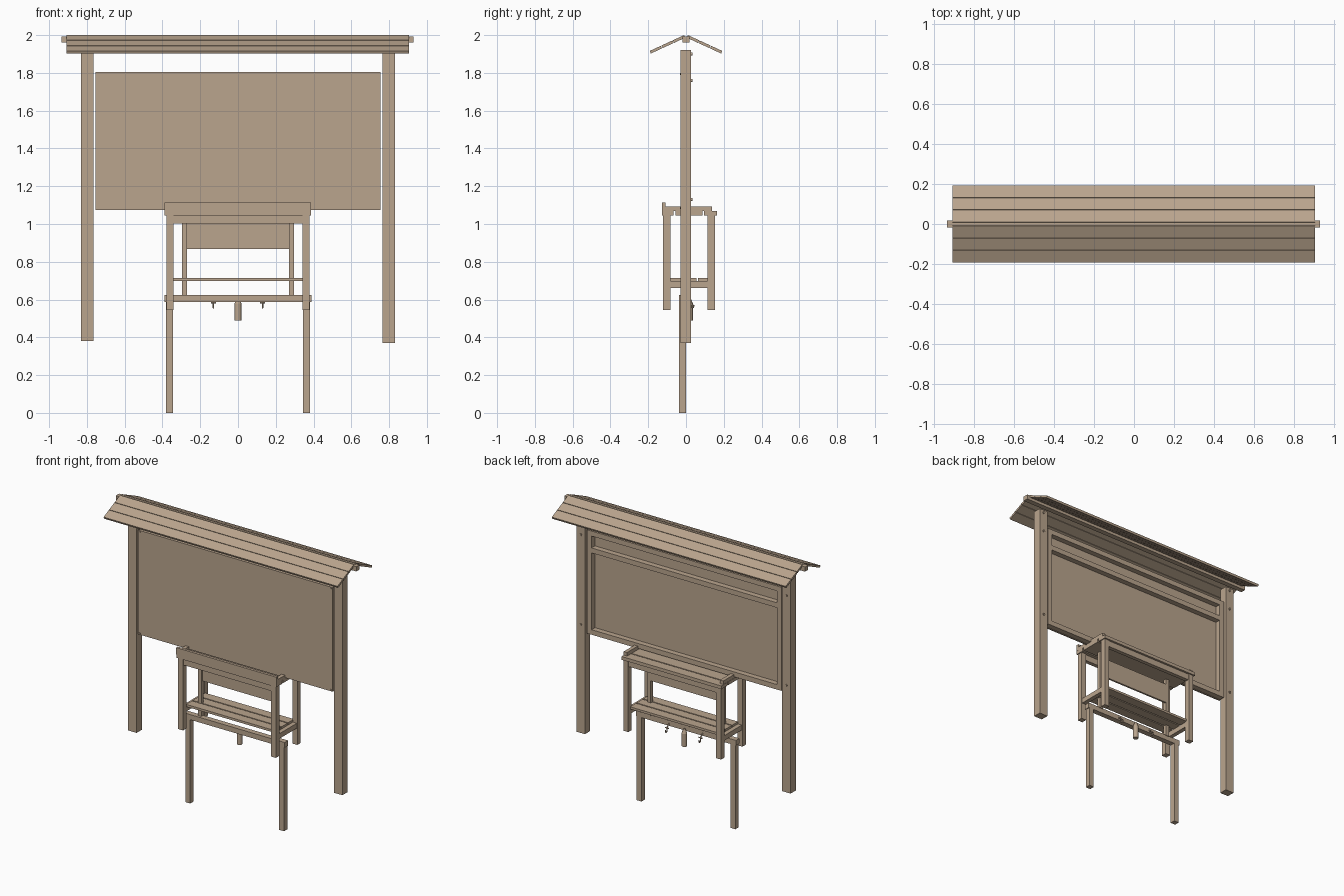
import bpy, bmesh, math
from mathutils import Matrix, Vector

if "Cube" in bpy.data.objects:
    bpy.data.objects.remove(bpy.data.objects["Cube"])

wood = bpy.data.materials.new("tan wood")
wood.diffuse_color = (0.49, 0.375, 0.27, 1)
wood.use_nodes = True
wood.node_tree.nodes["Principled BSDF"].inputs["Base Color"].default_value = wood.diffuse_color


def finish(name, bm):
    bmesh.ops.recalc_face_normals(bm, faces=bm.faces)
    me = bpy.data.meshes.new(name)
    bm.to_mesh(me)
    bm.free()
    me.materials.append(wood)
    ob = bpy.data.objects.new(name, me)
    bpy.context.collection.objects.link(ob)
    return ob


def boxes(name, *bounds):
    """One object made of boxes given as (x0, x1, y0, y1, z0, z1)."""
    bm = bmesh.new()
    for x0, x1, y0, y1, z0, z1 in bounds:
        m = Matrix.Translation(((x0 + x1) / 2, (y0 + y1) / 2, (z0 + z1) / 2))
        m = m @ Matrix.Diagonal((x1 - x0, y1 - y0, z1 - z0, 1))
        bmesh.ops.create_cube(bm, size=1, matrix=m)
    return finish(name, bm)


def rod(name, a, b, r1, r2=None, sides=12):
    """Round bar or cone from point a to point b."""
    a, b = Vector(a), Vector(b)
    d = b - a
    m = Matrix.Translation((a + b) / 2) @ d.to_track_quat('Z', 'Y').to_matrix().to_4x4()
    bm = bmesh.new()
    bmesh.ops.create_cone(bm, cap_ends=True, segments=sides, radius1=r1,
                          radius2=r1 if r2 is None else r2, depth=d.length, matrix=m)
    return finish(name, bm)


def span(s, a, b):
    """Interval mirrored to side s."""
    return (a, b) if s > 0 else (-b, -a)


# Main posts with bolt heads on the back
for s, foot in ((-1, 0.38), (1, 0.37)):
    boxes("main_post", (*span(s, 0.765, 0.83), -0.03, 0.027, foot, 1.92))
    for z in (1.90, 1.76, 1.13):
        rod("post_bolt", (s * 0.797, 0.026, z), (s * 0.797, 0.034, z), 0.008)

# Display board: panel, back frame and corner screws
boxes("board_panel", (-0.755, 0.755, -0.03, -0.018, 1.075, 1.805))
for s in (-1, 1):
    boxes("board_stile", (*span(s, 0.718, 0.753), -0.018, 0.02, 1.077, 1.803))
    for z in (1.795, 1.085):
        rod("board_screw", (s * 0.74, -0.029, z), (s * 0.74, -0.033, z), 0.005, sides=8)
for z0, z1 in ((1.768, 1.803), (1.65, 1.685), (1.077, 1.112)):
    boxes("board_rail", (-0.718, 0.718, -0.018, 0.02, z0, z1))

# Roof: ridge beam and three sloping planks on each side
boxes("ridge_beam", (-0.935, 0.93, -0.018, 0.018, 1.96, 1.993))
top, eave = Vector((0.01, 2.0)), Vector((0.195, 1.915))
along = (eave - top).normalized()
down = Vector((along.y, -along.x)) * 0.015
step = (eave - top) / 3
for s in (-1, 1):
    for i in range(3):
        p = top + step * i
        q = p + step - along * 0.003
        bm = bmesh.new()
        profile = [bm.verts.new((-0.908, s * c.x, c.y)) for c in (p, q, q + down, p + down)]
        face = bm.faces.new(profile)
        ext = bmesh.ops.extrude_face_region(bm, geom=[face])["geom"]
        bmesh.ops.translate(bm, vec=(1.814, 0, 0),
                            verts=[v for v in ext if isinstance(v, bmesh.types.BMVert)])
        finish("roof_plank", bm)

# Stand below: two long legs and the rail across them
for s in (-1, 1):
    boxes("stand_leg", (*span(s, 0.345, 0.382), -0.036, 0.0, 0.0, 0.59))
    boxes("inner_upright", (*span(s, 0.27, 0.296), -0.02, 0.005, 0.62, 1.045))
boxes("stand_rail", (-0.388, 0.388, -0.038, 0.0, 0.588, 0.624))
boxes("hanging_panel", (-0.27, 0.27, -0.008, 0.005, 0.868, 1.005))

# Table frame: four legs, aprons and side rails
for s in (-1, 1):
    for y0, y1 in ((-0.122, -0.083), (0.115, 0.153)):
        boxes("table_leg", (*span(s, 0.341, 0.379), y0, y1, 0.546, 1.045))
    boxes("shelf_side_rail", (*span(s, 0.345, 0.375), -0.083, 0.115, 0.662, 0.697))
for y0, y1 in ((-0.118, -0.09), (0.12, 0.148)):
    boxes("table_apron", (-0.341, 0.341, y0, y1, 1.003, 1.045))

# Lower shelf planks
for y0, y1 in ((-0.083, -0.018), (-0.01, 0.055), (0.063, 0.128)):
    boxes("shelf_plank", (-0.345, 0.345, y0, y1, 0.697, 0.713))

# Table top planks, end battens and front lip
for y0, y1 in ((-0.127, -0.065), (-0.055, 0.088), (0.096, 0.163)):
    boxes("top_plank", (-0.388, 0.386, y0, y1, 1.045, 1.068))
for s in (-1, 1):
    boxes("end_batten", (*span(s, 0.36, 0.386), -0.108, 0.138, 1.068, 1.093))
boxes("front_lip", (-0.39, 0.387, -0.127, -0.108, 1.068, 1.115))

# Hanging bottle and two hooks on the back of the rail
rod("bottle_body", (0, 0.018, 0.49), (0, 0.018, 0.58), 0.018, sides=16)
rod("bottle_neck", (0, 0.018, 0.58), (0, 0.018, 0.61), 0.018, 0.006, sides=16)
for s in (-1, 1):
    x = s * 0.13
    path = [(x, 0.0, 0.605), (x, 0.022, 0.59), (x, 0.025, 0.56), (x, 0.038, 0.556), (x, 0.042, 0.572)]
    for a, b in zip(path, path[1:]):
        rod("hook", a, b, 0.004, sides=8)
    rod("hook_bar", (x - 0.014, 0.025, 0.583), (x + 0.014, 0.025, 0.583), 0.004, sides=8)

# Smooth the round parts only
bpy.ops.object.select_all(action='DESELECT')
for ob in bpy.data.objects:
    if ob.name.startswith(("bottle", "hook", "post_bolt", "board_screw")):
        ob.select_set(True)
        bpy.context.view_layer.objects.active = ob
bpy.ops.object.shade_smooth_by_angle(angle=math.radians(50))
